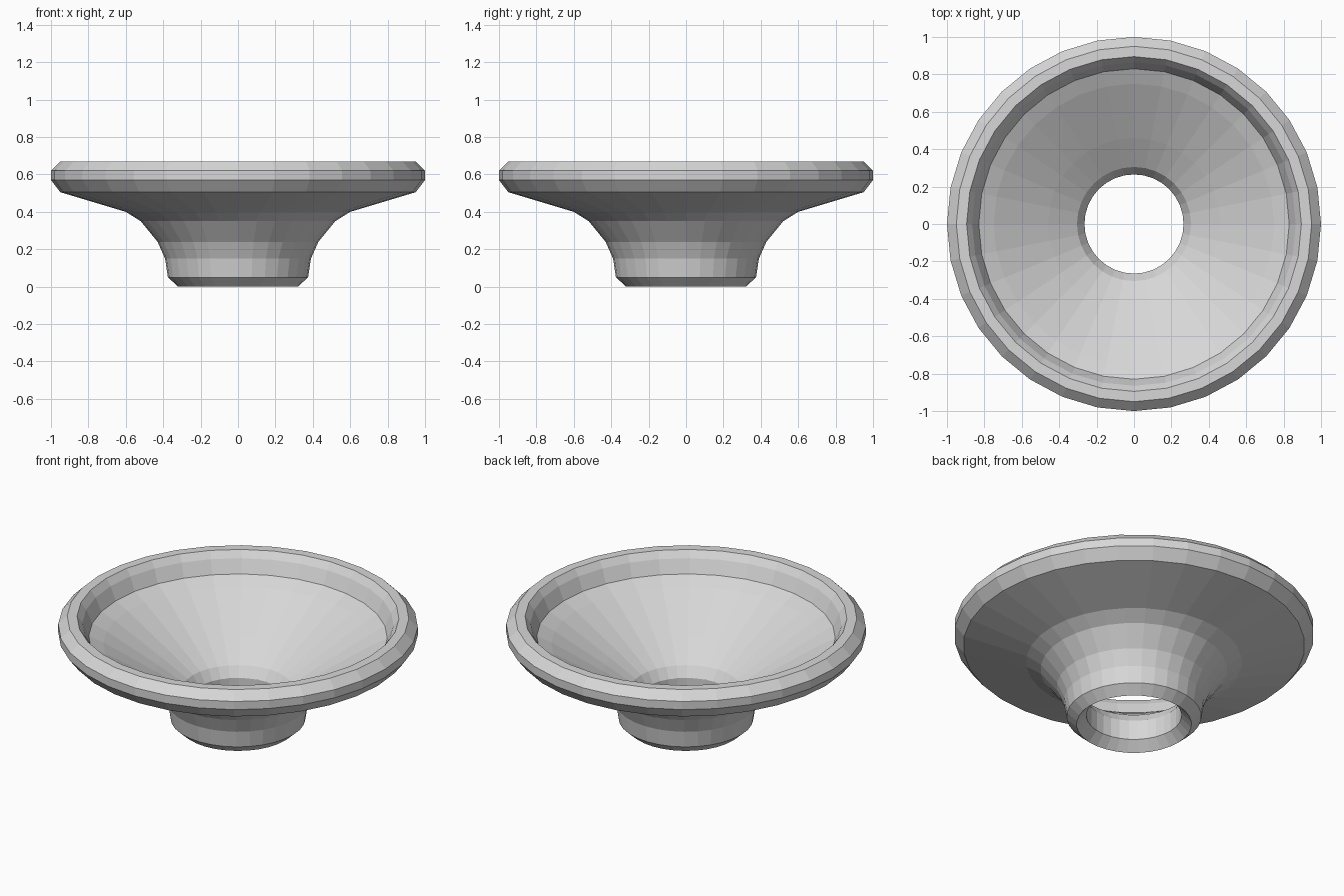
import bpy
import bmesh
from math import tau
from mathutils import Vector

# Remove the default cube only
cube = bpy.data.objects.get("Cube")
if cube:
    bpy.data.objects.remove(cube, do_unlink=True)

SIDES = 32


def make_material(name, color):
    mat = bpy.data.materials.new(name)
    mat.use_nodes = True
    mat.diffuse_color = color
    mat.node_tree.nodes["Principled BSDF"].inputs["Base Color"].default_value = color
    return mat


def lathe(name, profile, material):
    """Spin a closed (radius, height) profile around the z axis."""
    bm = bmesh.new()
    verts = [bm.verts.new((r, 0, z)) for r, z in profile]
    edges = [bm.edges.new((a, b)) for a, b in zip(verts, verts[1:] + verts[:1])]
    bmesh.ops.spin(bm, geom=verts + edges, cent=Vector(), axis=Vector((0, 0, 1)),
                   angle=tau, steps=SIDES)
    bmesh.ops.remove_doubles(bm, verts=bm.verts, dist=0.0005)
    bmesh.ops.recalc_face_normals(bm, faces=bm.faces)
    mesh = bpy.data.meshes.new(name)
    bm.to_mesh(mesh)
    bm.free()
    mesh.materials.append(material)
    obj = bpy.data.objects.new(name, mesh)
    bpy.context.collection.objects.link(obj)
    return obj


# Outside of the body: foot chamfer, neck, flare, rim
outside = [(0.32, 0), (0.375, 0.05), (0.39, 0.15), (0.43, 0.24), (0.52, 0.35),
           (0.60, 0.40), (0.95, 0.505), (1.0, 0.57), (1.0, 0.62), (0.95, 0.67)]

# Inside of the body: rim lip, dish, throat, central bore
inside = [(0.895, 0.67), (0.865, 0.63), (0.83, 0.55), (0.75, 0.51),
          (0.46, 0.335), (0.305, 0.235), (0.265, 0.175), (0.265, 0.055)]

grey = make_material("plain_grey", (0.68, 0.68, 0.68, 1))
lathe("flared_dish", outside + inside, grey)
